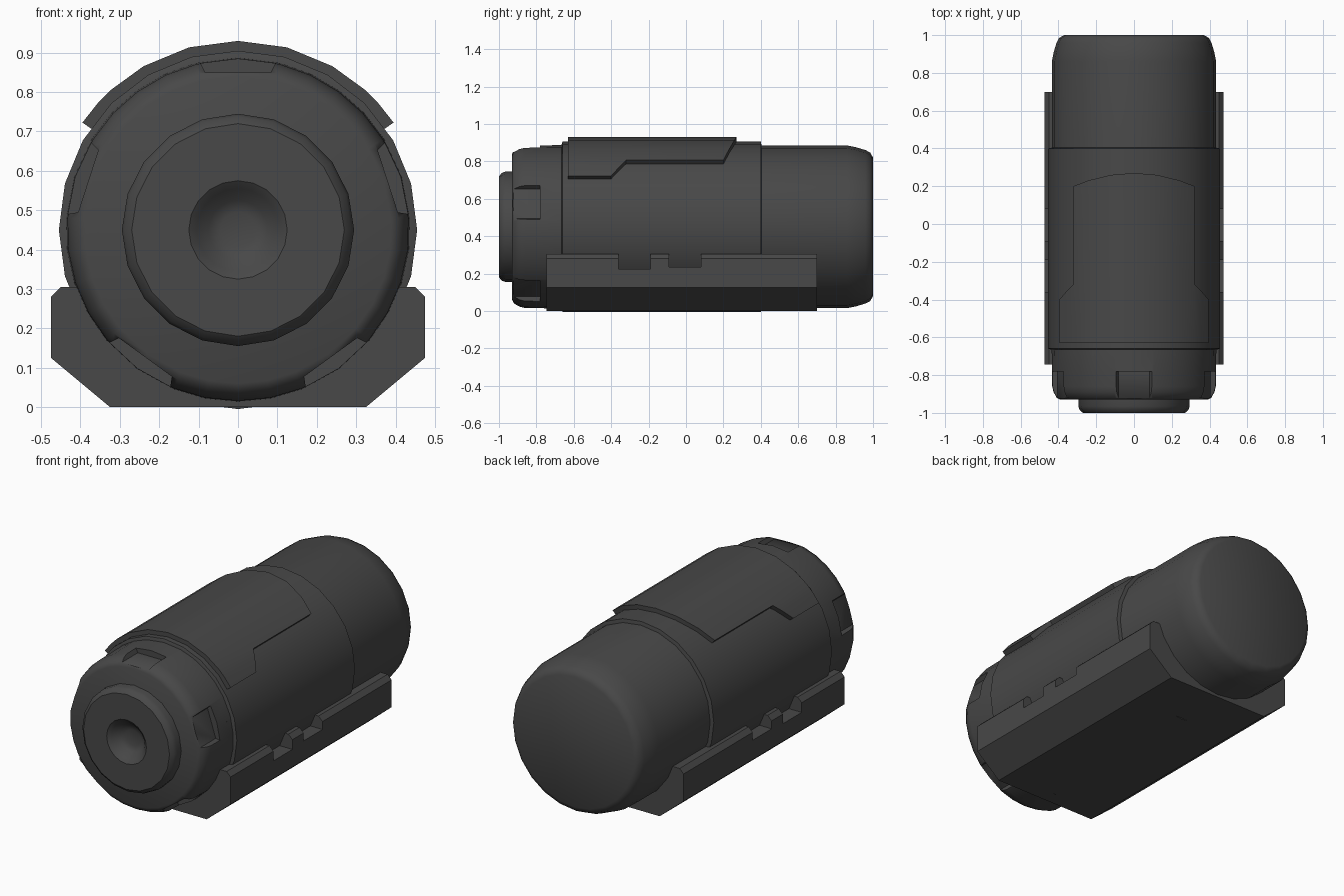
import bpy, bmesh, math

if "Cube" in bpy.data.objects:
    bpy.data.objects.remove(bpy.data.objects["Cube"])

CZ = 0.45  # height of the long axis

grey = bpy.data.materials.new("dark_grey")
grey.diffuse_color = (0.065, 0.065, 0.065, 1)
grey.use_nodes = True
grey.node_tree.nodes["Principled BSDF"].inputs["Base Color"].default_value = grey.diffuse_color


def finish(name, bm):
    bmesh.ops.recalc_face_normals(bm, faces=bm.faces[:])
    me = bpy.data.meshes.new(name)
    bm.to_mesh(me)
    bm.free()
    me.materials.append(grey)
    ob = bpy.data.objects.new(name, me)
    bpy.context.collection.objects.link(ob)
    return ob


def even(n):
    return [i * 360 / n for i in range(n)]


def revolve(name, profile, angles):
    """Closed solid turned around the y axis from (y, radius) points."""
    bm = bmesh.new()
    rings = [[bm.verts.new((r * math.cos(math.radians(a)), y,
                            CZ + r * math.sin(math.radians(a)))) for a in angles]
             for y, r in profile]
    n = len(angles)
    for a, b in zip(rings, rings[1:]):
        for i in range(n):
            j = (i + 1) % n
            bm.faces.new((a[i], a[j], b[j], b[i]))
    bm.faces.new(rings[0])
    bm.faces.new(rings[-1])
    return finish(name, bm)


def prism(name, pts, axis, lo, hi):
    """Extrude a 2D outline along x (pts = y,z) or y (pts = x,z)."""
    bm = bmesh.new()
    put = (lambda p, d: (d, p[0], p[1])) if axis == "x" else (lambda p, d: (p[0], d, p[1]))
    a = [bm.verts.new(put(p, lo)) for p in pts]
    b = [bm.verts.new(put(p, hi)) for p in pts]
    bm.faces.new(a)
    bm.faces.new(b)
    for i in range(len(pts)):
        j = (i + 1) % len(pts)
        bm.faces.new((a[i], a[j], b[j], b[i]))
    return finish(name, bm)


def cut(ob, cutters):
    """Subtract the cutters, then remove them."""
    for c in cutters:
        c.hide_render = True
        m = ob.modifiers.new("cut", "BOOLEAN")
        m.operation, m.solver, m.object = "DIFFERENCE", "EXACT", c
    dg = bpy.context.evaluated_depsgraph_get()
    dg.update()
    me = bpy.data.meshes.new_from_object(ob.evaluated_get(dg))
    ob.modifiers.clear()
    ob.data = me
    for c in cutters:
        bpy.data.objects.remove(c)


# main body with rounded rear end
body = revolve("body", [(-0.70, 0.435), (0.86, 0.435), (0.91, 0.425), (0.96, 0.41),
                        (0.985, 0.397), (1.0, 0.37)], even(24))

# slightly wider sleeve
sleeve = revolve("sleeve", [(-0.665, 0.44), (-0.66, 0.455), (0.40, 0.455), (0.405, 0.43)], even(24))

# front ring with five grip notches
angles = sorted((90 + 72 * k + d) % 360 for k in range(5) for d in (-14, 0, 14, 25, 36, 47))
ring = revolve("front_ring", [(-0.93, 0.39), (-0.92, 0.41), (-0.89, 0.427), (-0.86, 0.434),
                              (-0.65, 0.437)], angles)
notches = []
for k in range(5):
    t = math.radians(72 * k)
    pts = [(x * math.cos(t) - z * math.sin(t), CZ + x * math.sin(t) + z * math.cos(t))
           for x, z in ((-0.083, 0.40), (0.083, 0.40), (0.125, 0.48), (-0.125, 0.48))]
    notches.append(prism("notch_cutter", pts, "y", -1.1, -0.78))
cut(ring, notches)

# front cap with a dimple in the middle
cap = revolve("front_cap", [(-0.90, 0.295), (-0.965, 0.295), (-0.985, 0.288), (-1.0, 0.27),
                            (-1.0, 0.125), (-0.985, 0.105), (-0.95, 0.075), (-0.94, 0.045)], even(20))

# cradle with notched side walls
half = [(0.325, 0), (0.475, 0.125), (0.475, 0.28), (0.45, 0.305)]
cradle = prism("cradle", half + [(-x, z) for x, z in reversed(half)], "y", -0.745, 0.70)
cut(cradle, [prism("wall_cutter", [(y0, z), (y1, z), (y1, 0.4), (y0, 0.4)], "x", -0.6, 0.6)
             for y0, y1, z in ((-0.36, -0.19, 0.225), (-0.09, 0.08, 0.235))])

# curved top plate: wider at the front, rounded at the rear
bm = bmesh.new()
cols = []
for th in (-55.4, -48, -42, -30, -15, 0, 15, 30, 42, 48, 55.4):
    s, c = math.sin(math.radians(th)), math.cos(math.radians(th))
    if abs(th) > 42:
        ys = (-0.63, -0.32 - 0.08 * (abs(th) - 42) / 13.4)
    else:
        ys = (-0.63, -0.32, 0.27 - 0.07 * (s / 0.669) ** 2)
    cols.append([bm.verts.new((0.48 * s, y, CZ + 0.48 * c)) for y in ys])
for a, b in zip(cols, cols[1:]):
    for i in range(min(len(a), len(b)) - 1):
        bm.faces.new((a[i], b[i], b[i + 1], a[i + 1]))
new = bmesh.ops.extrude_face_region(bm, geom=bm.faces[:], use_keep_orig=True)["geom"]
for v in new:
    if isinstance(v, bmesh.types.BMVert):
        v.co.x *= 0.445 / 0.48
        v.co.z = CZ + (v.co.z - CZ) * 0.445 / 0.48
plate = finish("top_plate", bm)

# smooth shading, sharp edges kept
bpy.ops.object.select_all(action="DESELECT")
for ob in (body, sleeve, ring, cap, cradle, plate):
    ob.select_set(True)
bpy.context.view_layer.objects.active = body
bpy.ops.object.shade_smooth_by_angle(angle=math.radians(35))
